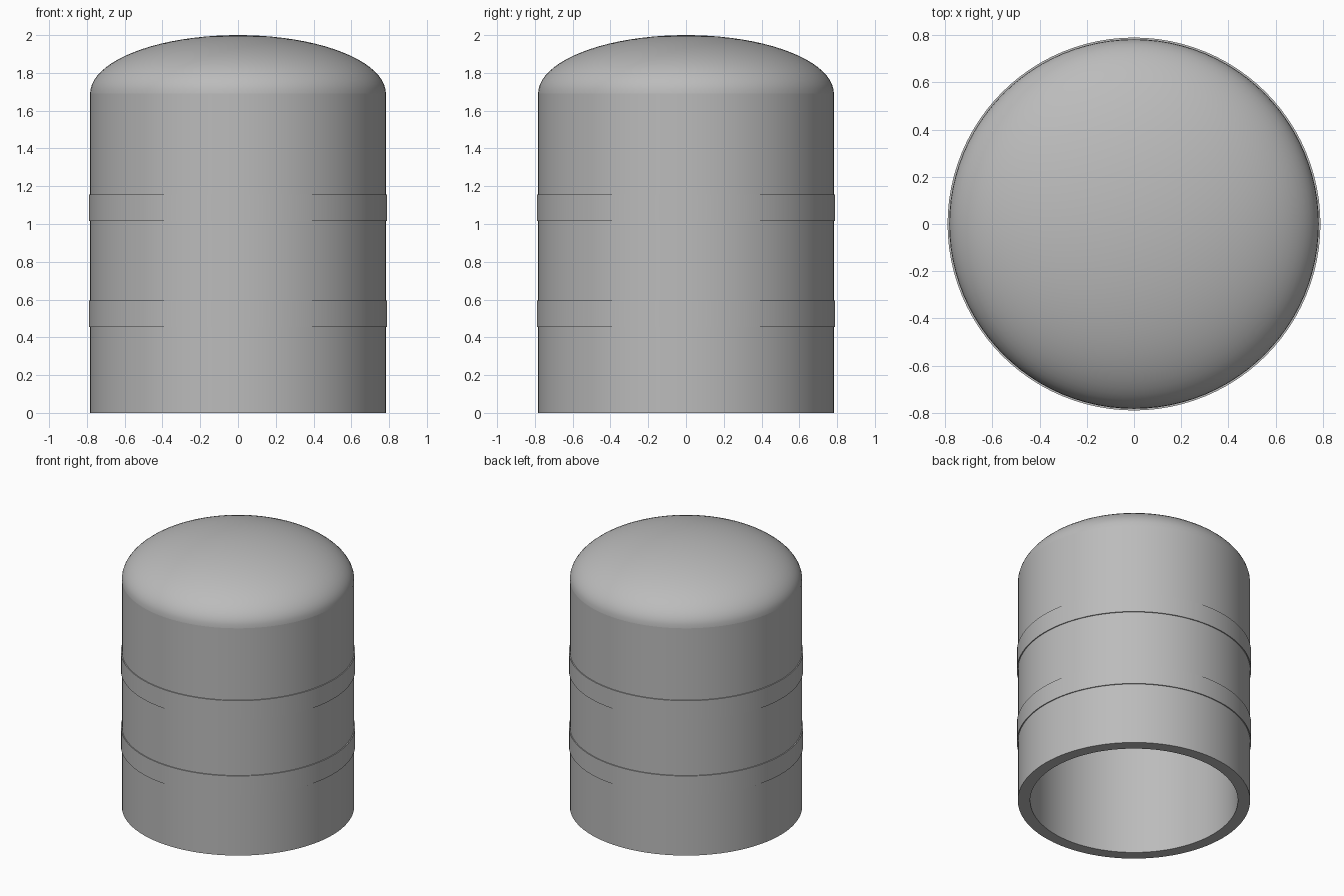
import bpy, bmesh
from math import sin, cos, pi, radians

cube = bpy.data.objects.get("Cube")
if cube:
    bpy.data.objects.remove(cube)

SIDES = 96
OUTER, INNER = 0.783, 0.70
SEAM, TOP, WALL = 1.69, 2.0, 0.083

grey = bpy.data.materials.new("plain grey")
grey.use_nodes = True
grey.diffuse_color = (0.5, 0.5, 0.5, 1)
grey.node_tree.nodes["Principled BSDF"].inputs["Base Color"].default_value = (0.5, 0.5, 0.5, 1)


def lathe(name, profile, closed=False):
    """Spin a (radius, height) profile around the z axis."""
    bm = bmesh.new()
    verts = [bm.verts.new((r, 0, z)) for r, z in profile]
    pairs = list(zip(verts, verts[1:]))
    if closed:
        pairs.append((verts[-1], verts[0]))
    edges = [bm.edges.new(p) for p in pairs]
    bmesh.ops.spin(bm, geom=verts + edges, cent=(0, 0, 0), axis=(0, 0, 1),
                   angle=2 * pi, steps=SIDES, use_merge=True)
    bmesh.ops.remove_doubles(bm, verts=bm.verts, dist=1e-5)
    bmesh.ops.recalc_face_normals(bm, faces=bm.faces)
    mesh = bpy.data.meshes.new(name)
    bm.to_mesh(mesh)
    bm.free()
    mesh.materials.append(grey)
    obj = bpy.data.objects.new(name, mesh)
    bpy.context.collection.objects.link(obj)
    bpy.ops.object.select_all(action='DESELECT')
    obj.select_set(True)
    bpy.context.view_layer.objects.active = obj
    bpy.ops.object.shade_smooth_by_angle(angle=radians(30))
    return obj


def arc(radius, height, steps=20):
    """Quarter ellipse from the seam up to the axis."""
    return [(radius * cos(pi / 2 * i / steps), SEAM + height * sin(pi / 2 * i / steps))
            for i in range(steps)] + [(0, SEAM + height)]


# Open-bottomed tube
lathe("body_tube", [(OUTER, 0), (OUTER, SEAM), (INNER, SEAM), (INNER, 0)], closed=True)

# Hollow domed cap, an outer and an inner shell joined at the rim
lathe("domed_cap", arc(OUTER, TOP - SEAM)[::-1] + arc(INNER, TOP - SEAM - WALL))

# Two raised bands around the tube
for name, low in (("lower_band", 0.455), ("upper_band", 1.015)):
    high = low + 0.14
    lathe(name, [(OUTER - 0.02, low), (0.79, low), (0.79, high), (OUTER - 0.02, high)], closed=True)
